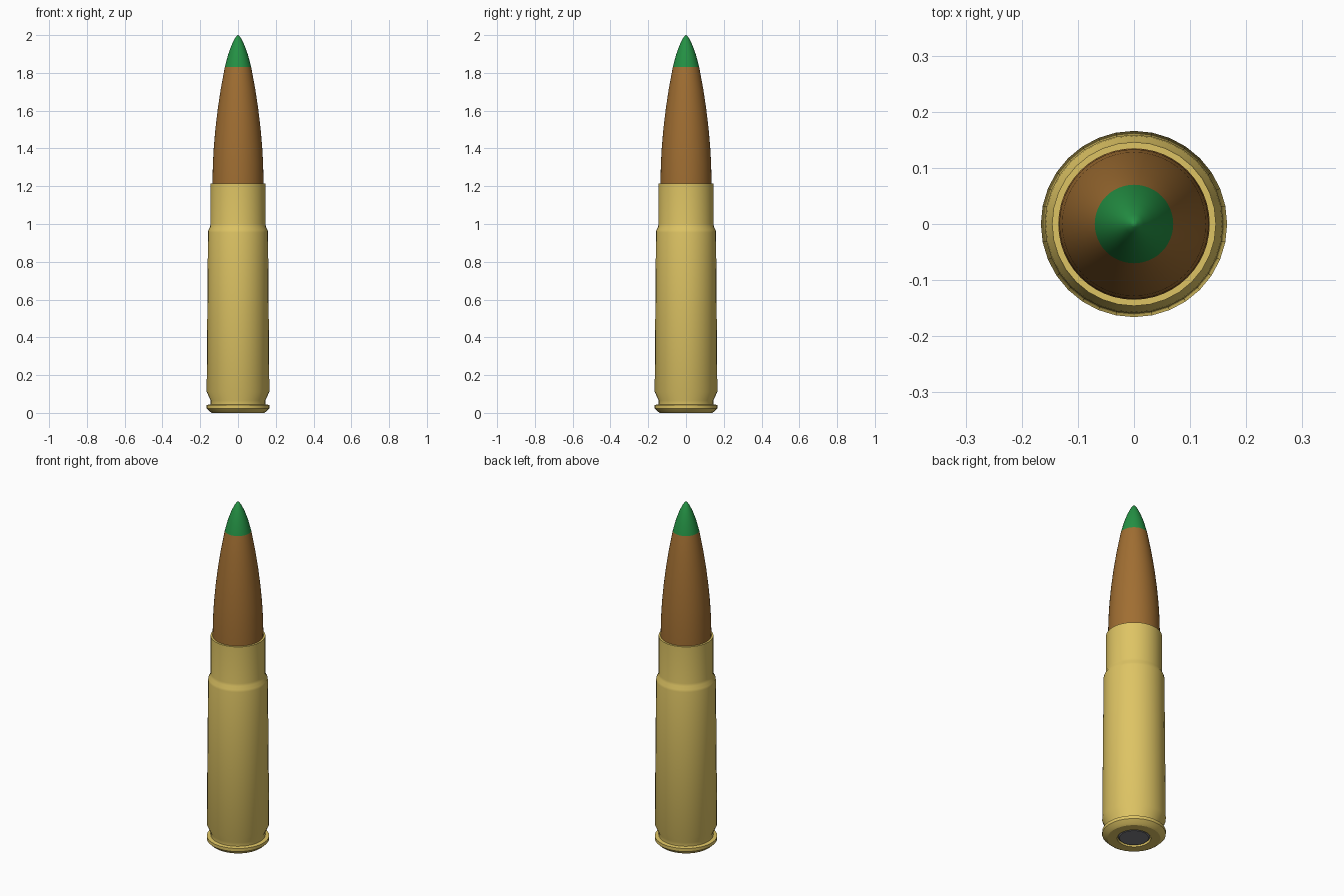
import bpy, bmesh, math

if "Cube" in bpy.data.objects:
    bpy.data.objects.remove(bpy.data.objects["Cube"])


def material(name, rgb):
    """Flat colour from sRGB 0-255 values."""
    m = bpy.data.materials.new(name)
    m.diffuse_color = [((c / 255 + 0.055) / 1.055) ** 2.4 for c in rgb] + [1]
    m.use_nodes = True
    m.node_tree.nodes["Principled BSDF"].inputs["Base Color"].default_value = m.diffuse_color
    return m


brass = material("brass", (222, 196, 100))
copper = material("copper_brown", (160, 110, 50))
green = material("green_paint", (36, 145, 68))
steel = material("grey_metal", (125, 125, 130))


def lathe(name, profile, sides, mats, angle=25):
    """Revolve (radius, z) points about z; radius 0 makes a pole."""
    bm = bmesh.new()
    rings = []
    for r, z in profile:
        if r == 0:
            rings.append([bm.verts.new((0, 0, z))] * sides)
        else:
            rings.append([bm.verts.new((r * math.cos(math.tau * i / sides),
                                        r * math.sin(math.tau * i / sides), z))
                          for i in range(sides)])
    for a, b in zip(rings, rings[1:]):
        for i in range(sides):
            j = (i + 1) % sides
            quad = list(dict.fromkeys((a[i], a[j], b[j], b[i])))
            bm.faces.new(quad)
    bmesh.ops.recalc_face_normals(bm, faces=bm.faces)
    mesh = bpy.data.meshes.new(name)
    bm.to_mesh(mesh)
    bm.free()
    ob = bpy.data.objects.new(name, mesh)
    bpy.context.collection.objects.link(ob)
    for m in mats:
        mesh.materials.append(m)
    bpy.ops.object.select_all(action='DESELECT')
    ob.select_set(True)
    bpy.context.view_layer.objects.active = ob
    bpy.ops.object.shade_smooth_by_angle(angle=math.radians(angle))
    return ob


# Case: primer pocket, base, rim, extractor groove, body, shoulder, neck, mouth
lathe("case", [
    (0, 0.03), (0.088, 0.03), (0.088, 0.0), (0.138, 0.0), (0.148, 0.006),
    (0.166, 0.024), (0.166, 0.042), (0.145, 0.045), (0.145, 0.066),
    (0.166, 0.112), (0.159, 0.955), (0.157, 0.968), (0.148, 0.985),
    (0.146, 1.0), (0.146, 1.215), (0.134, 1.215), (0.134, 1.12), (0, 1.12),
], 32, [brass])

# Primer disc sunk into the base
lathe("primer", [
    (0, 0.003), (0.076, 0.003), (0.083, 0.009), (0.083, 0.031), (0, 0.031),
], 32, [steel])

# Curved nose with a painted tip
nose = lathe("nose", [
    (0, 1.13), (0.135, 1.13), (0.135, 1.23), (0.133, 1.32), (0.128, 1.41),
    (0.119, 1.51), (0.107, 1.61), (0.092, 1.71), (0.070, 1.83),
    (0.053, 1.895), (0.035, 1.945), (0.017, 1.982), (0.006, 1.997), (0, 2.0),
], 48, [copper, green], 35)
for f in nose.data.polygons:
    f.material_index = int(f.center.z > 1.83)
